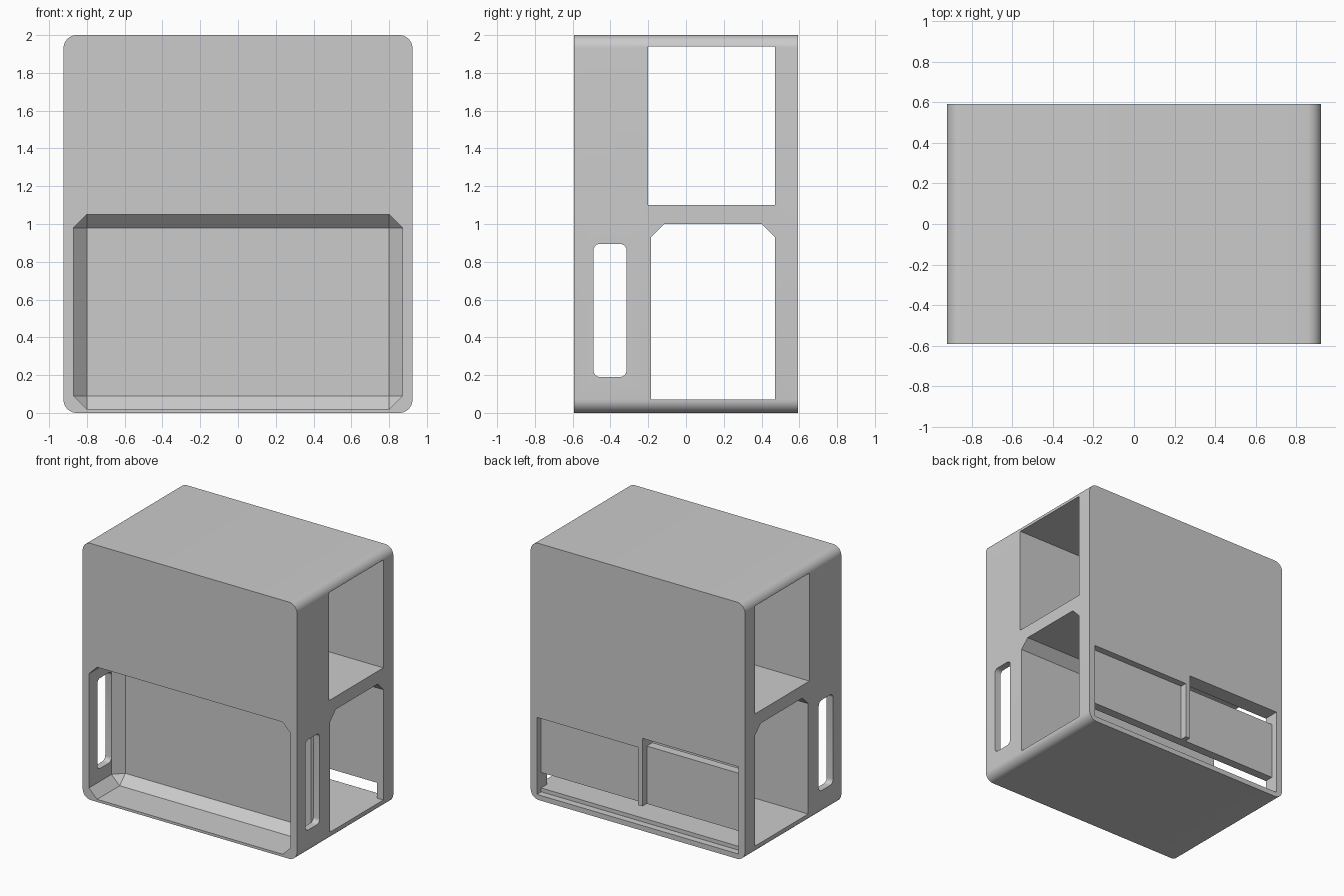
import bpy, bmesh, math
from mathutils import Vector

old = bpy.data.objects.get("Cube")
if old:
    bpy.data.objects.remove(old, do_unlink=True)

grey = bpy.data.materials.new("plain grey")
grey.use_nodes = True
colour = (0.6, 0.6, 0.6, 1)
grey.diffuse_color = colour
grey.node_tree.nodes["Principled BSDF"].inputs["Base Color"].default_value = colour


def make_object(name, bm):
    bmesh.ops.recalc_face_normals(bm, faces=bm.faces)
    mesh = bpy.data.meshes.new(name)
    bm.to_mesh(mesh)
    bm.free()
    mesh.materials.append(grey)
    ob = bpy.data.objects.new(name, mesh)
    bpy.context.collection.objects.link(ob)
    return ob


def prism(name, profile, axis, lo, hi):
    """Extrude an upright profile along x or y."""
    bm = bmesh.new()
    place = (lambda a, z: (lo, a, z)) if axis == "x" else (lambda a, z: (a, lo, z))
    face = bm.faces.new([bm.verts.new(place(a, z)) for a, z in profile])
    new = bmesh.ops.extrude_face_region(bm, geom=[face])["geom"]
    move = Vector((hi - lo, 0, 0) if axis == "x" else (0, hi - lo, 0))
    bmesh.ops.translate(bm, vec=move, verts=[v for v in new if isinstance(v, bmesh.types.BMVert)])
    return make_object(name, bm)


def rounded(a0, a1, z0, z1, r, steps):
    """Rounded rectangle outline."""
    corners = [(a1 - r, z1 - r), (a0 + r, z1 - r), (a0 + r, z0 + r), (a1 - r, z0 + r)]
    points = []
    for i, (a, z) in enumerate(corners):
        for s in range(steps + 1):
            t = math.pi / 2 * (i + s / steps)
            points.append((a + r * math.cos(t), z + r * math.sin(t)))
    return points


def box(name, x0, x1, y0, y1, z0, z1, chamfer=0):
    bm = bmesh.new()
    bmesh.ops.create_cube(bm, size=1)
    for v in bm.verts:
        v.co = ((x0 + x1) / 2 + v.co.x * (x1 - x0),
                (y0 + y1) / 2 + v.co.y * (y1 - y0),
                (z0 + z1) / 2 + v.co.z * (z1 - z0))
    if chamfer:
        bmesh.ops.bevel(bm, geom=bm.edges[:], offset=chamfer, segments=1,
                        affect="EDGES", profile=0.5)
    return make_object(name, bm)


W, D, C = 0.924, 0.593, 0.07    # half width, half depth, chamfer
IN = 0.87                       # half width of the inner openings
FLOOR, BACK = 0.07, 0.47        # chamber floor and inner back wall

housing = prism("housing", rounded(-W, W, 0, 2, C, 10), "y", -D, D)

chamber = [(-0.185, FLOOR), (BACK, FLOOR), (BACK, 1 - C), (BACK - C, 1),
           (-0.185 + C, 1), (-0.185, 1 - C)]

cutters = [
    # chambers running from side to side
    box("upper_chamber", -1.2, 1.2, -0.2, BACK, 1.1, 1.94),
    prism("lower_chamber", chamber, "x", -1.2, 1.2),
    # front tray and the side grips that open into it
    box("front_tray", -IN, IN, -0.9, -0.245, 0.02, 1.05, C),
    prism("side_grips", rounded(-0.49, -0.315, 0.19, 0.895, 0.035, 6), "x", -1.2, 1.2),
    # rear recesses, sill and slits
    box("rear_recess_left", 0, IN, 0.54, 0.7, 0.1, 0.64),
    box("rear_recess_right", -IN, -0.04, 0.54, 0.7, 0.1, 0.72),
    box("rear_sill", -IN, IN, 0.54, 0.7, 0.04, 0.19),
    box("rear_bottom_slit", -IN, IN, 0.4, 0.7, FLOOR, 0.19),
    box("rear_top_slit", -IN, -0.04, 0.4, 0.7, 0.64, 0.72),
]

bpy.ops.object.select_all(action="DESELECT")
bpy.context.view_layer.objects.active = housing
housing.select_set(True)
for cutter in cutters:
    cutter.hide_render = True
    mod = housing.modifiers.new(cutter.name, "BOOLEAN")
    mod.operation = "DIFFERENCE"
    mod.solver = "EXACT"
    mod.object = cutter
    bpy.ops.object.modifier_apply(modifier=mod.name)
    bpy.data.objects.remove(cutter, do_unlink=True)

bpy.ops.object.shade_smooth_by_angle(angle=math.radians(30))
